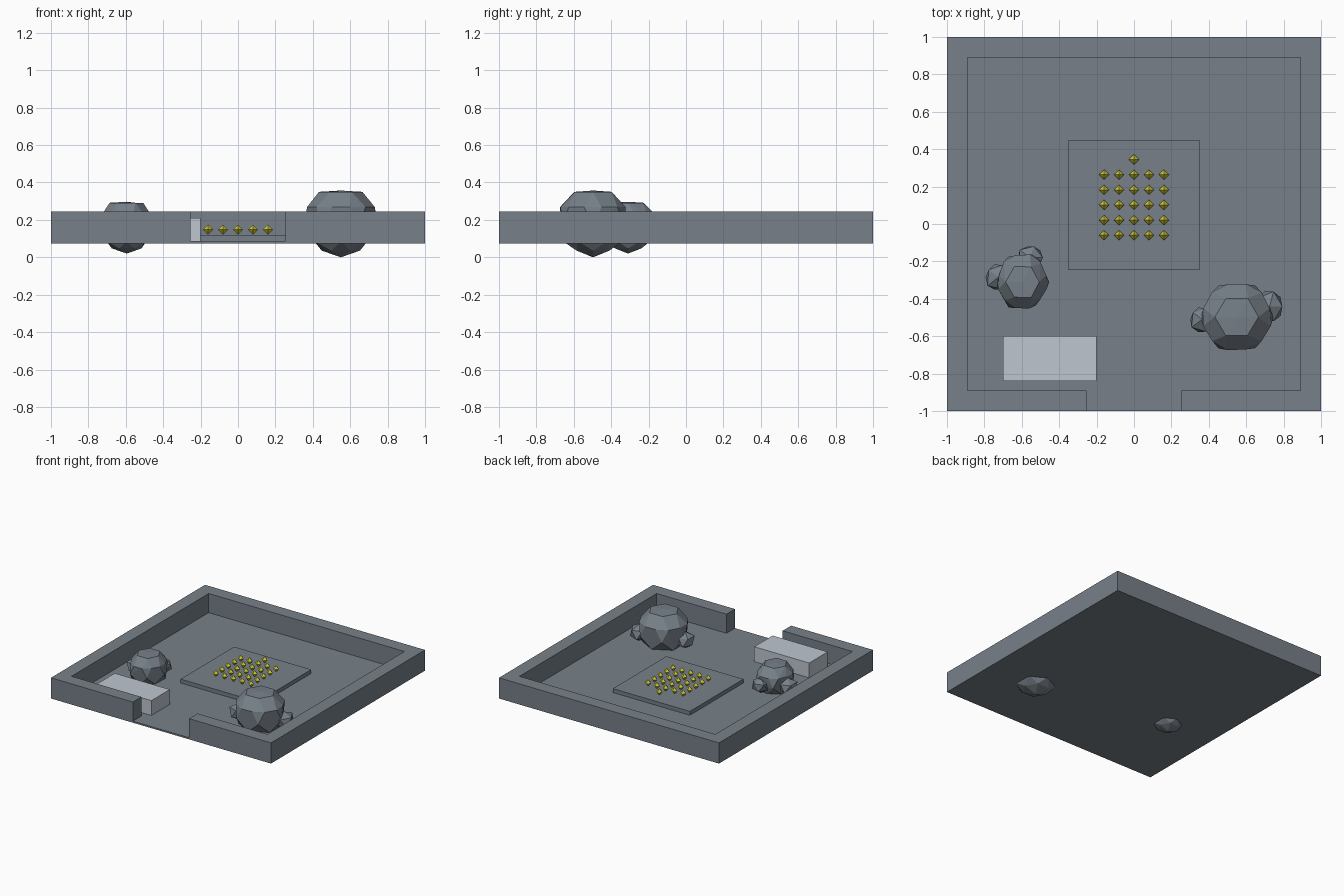
import bpy, bmesh, math, random
from mathutils import Vector

if "Cube" in bpy.data.objects:
    bpy.data.objects.remove(bpy.data.objects["Cube"])

def srgb(r, g, b):
    f = lambda c: c / 12.92 if c <= 0.04045 else ((c + 0.055) / 1.055) ** 2.4
    return (f(r / 255), f(g / 255), f(b / 255), 1)

def material(name, rgb):
    m = bpy.data.materials.new(name)
    m.diffuse_color = srgb(*rgb)
    m.use_nodes = True
    m.node_tree.nodes["Principled BSDF"].inputs["Base Color"].default_value = m.diffuse_color
    return m

STONE = material("slate grey", (119, 128, 137))
PALE = material("pale grey", (190, 198, 208))
YELLOW = material("yellow", (205, 200, 55))

def finish(name, bm, mat):
    bmesh.ops.recalc_face_normals(bm, faces=bm.faces[:])
    me = bpy.data.meshes.new(name)
    bm.to_mesh(me)
    bm.free()
    me.materials.append(mat)
    ob = bpy.data.objects.new(name, me)
    bpy.context.collection.objects.link(ob)
    return ob

def prism(name, outline, z0, z1, mat):
    bm = bmesh.new()
    face = bm.faces.new([bm.verts.new((x, y, z0)) for x, y in outline])
    ext = bmesh.ops.extrude_face_region(bm, geom=[face], use_keep_orig=True)
    for v in ext["geom"]:
        if isinstance(v, bmesh.types.BMVert):
            v.co.z = z1
    return finish(name, bm, mat)

def rect(x0, y0, x1, y1):
    return [(x0, y0), (x1, y0), (x1, y1), (x0, y1)]

def hull(name, points, mat):
    bm = bmesh.new()
    for p in points:
        bm.verts.new(p)
    res = bmesh.ops.convex_hull(bm, input=bm.verts[:])
    loose = [v for v in bm.verts if not v.link_faces]
    bmesh.ops.delete(bm, geom=loose, context='VERTS')
    bmesh.ops.dissolve_limit(bm, angle_limit=math.radians(4),
                             verts=bm.verts[:], edges=bm.edges[:])
    return finish(name, bm, mat)

def boulder(name, cx, cy, rx, ry, z0, z1, seed, jitter):
    # faceted rock: flat six-sided cap, wide belt, pointed underside
    rng = random.Random(seed)
    rings = [(0.98, 0.60, 6, 0), (0.75, 0.95, 12, 15), (0.48, 1.0, 6, 0),
             (0.24, 0.83, 6, 30), (0.10, 0.52, 6, 0)]
    pts = [(cx, cy, z0), (cx, cy, z1)]
    for t, r, n, phase in rings:
        for i in range(n):
            a = math.radians(phase + 360 * i / n)
            k = r * (1 + rng.uniform(-jitter, jitter))
            pts.append((cx + rx * k * math.cos(a), cy + ry * k * math.sin(a),
                        z0 + t * (z1 - z0)))
    return hull(name, pts, STONE)

def chip(name, c, r, seed):
    # small irregular lump leaning against a boulder
    rng = random.Random(seed)
    bm = bmesh.new()
    bmesh.ops.create_icosphere(bm, subdivisions=1, radius=1)
    for v in bm.verts:
        v.co = Vector(c) + Vector(a * b for a, b in zip(v.co, r)) * rng.uniform(0.9, 1.1)
    return finish(name, bm, STONE)

# floor and open-fronted wall
prism("floor", rect(-1, -1, 1, 1), 0.075, 0.088, STONE)
W, G = 0.89, 0.255
prism("wall", [(-G, -1), (-1, -1), (-1, 1), (1, 1), (1, -1), (G, -1), (G, -W),
               (W, -W), (W, W), (-W, W), (-W, -W), (-G, -W)], 0.088, 0.245, STONE)

# raised pad and bench block
prism("pad", rect(-0.35, -0.245, 0.35, 0.45), 0.088, 0.12, STONE)
prism("bench", rect(-0.70, -0.84, -0.20, -0.60), 0.088, 0.21, PALE)

# boulders and their lumps
boulder("large_boulder", 0.55, -0.497, 0.195, 0.192, 0.0, 0.357, 3, 0.02)
chip("large_boulder_lump_left", (0.365, -0.51, 0.15), (0.075, 0.075, 0.07), 1)
chip("large_boulder_lump_right", (0.725, -0.44, 0.15), (0.075, 0.09, 0.07), 2)
boulder("small_boulder", -0.595, -0.31, 0.145, 0.152, 0.02, 0.297, 5, 0.06)
chip("small_boulder_lump_left", (-0.725, -0.285, 0.15), (0.075, 0.08, 0.065), 3)
chip("small_boulder_lump_back", (-0.555, -0.18, 0.15), (0.075, 0.075, 0.065), 4)

# grid of small octahedral gems, plus one at the back
spots = [(-0.16 + 0.08 * i, -0.06 + 0.081 * j) for i in range(5) for j in range(5)]
spots.append((0, 0.345))
bm = bmesh.new()
R = 0.027
for x, y in spots:
    c = Vector((x, y, 0.148))
    ring = [bm.verts.new(c + Vector(d) * R)
            for d in ((1, 0, 0), (0, 1, 0), (-1, 0, 0), (0, -1, 0))]
    for s in (R, -R):
        tip = bm.verts.new(c + Vector((0, 0, s)))
        for i in range(4):
            bm.faces.new((ring[i], ring[(i + 1) % 4], tip))
finish("gems", bm, YELLOW)
